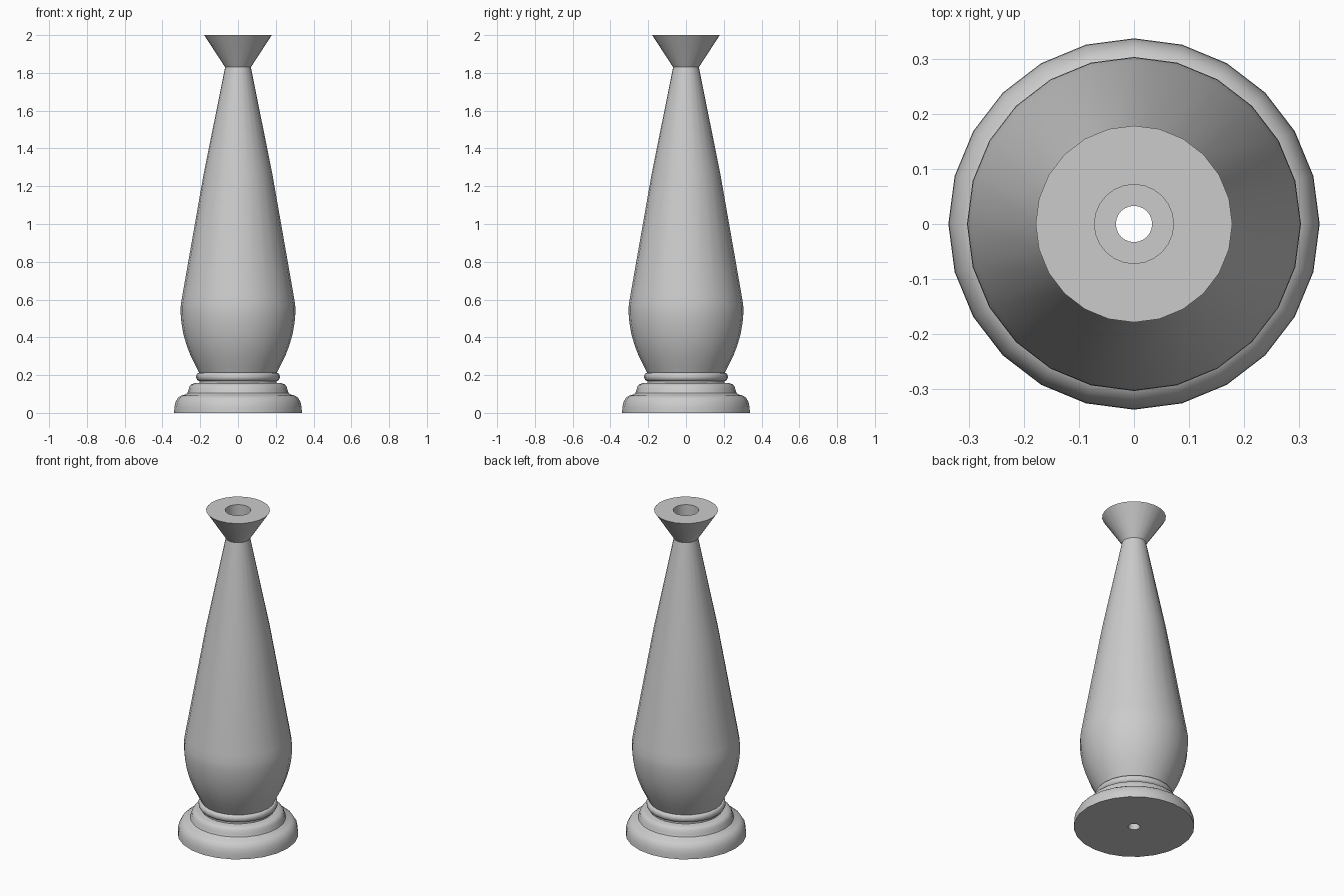
import bpy, bmesh, math
from mathutils import Matrix, Vector

if "Cube" in bpy.data.objects:
    bpy.data.objects.remove(bpy.data.objects["Cube"], do_unlink=True)

grey = bpy.data.materials.new("plain grey")
grey.use_nodes = True
colour = (0.6, 0.6, 0.6, 1)
grey.diffuse_color = colour
grey.node_tree.nodes["Principled BSDF"].inputs["Base Color"].default_value = colour

SIDES = 24
BORE = 0.033


def lathe(name, profile, angle=35):
    """Spin a closed (radius, height) outline around the z axis."""
    bm = bmesh.new()
    verts = [bm.verts.new((r, 0, z)) for r, z in profile]
    edges = [bm.edges.new((verts[i - 1], verts[i])) for i in range(len(verts))]
    bmesh.ops.spin(bm, geom=verts + edges, cent=(0, 0, 0), axis=(0, 0, 1),
                   angle=math.tau, steps=SIDES, use_merge=False)
    bmesh.ops.remove_doubles(bm, verts=bm.verts, dist=0.0001)
    bmesh.ops.recalc_face_normals(bm, faces=bm.faces)
    mesh = bpy.data.meshes.new(name)
    bm.to_mesh(mesh)
    bm.free()
    mesh.materials.append(grey)
    obj = bpy.data.objects.new(name, mesh)
    bpy.context.collection.objects.link(obj)
    bpy.ops.object.select_all(action="DESELECT")
    obj.select_set(True)
    bpy.context.view_layer.objects.active = obj
    bpy.ops.object.shade_smooth_by_angle(angle=math.radians(angle))
    return obj


# Stepped foot with rounded shoulders
lathe("foot", [(BORE, 0), (0.338, 0), (0.337, 0.03), (0.331, 0.058), (0.318, 0.08),
               (0.302, 0.091), (0.28, 0.097), (0.268, 0.105), (0.262, 0.122),
               (0.257, 0.14), (0.247, 0.151), (0.23, 0.157), (BORE, 0.157)])

# Rounded bead between foot and body
bead = [(0.204 + 0.018 * math.cos(a), 0.191 + 0.022 * math.sin(a))
        for a in (math.pi * (i / 8 - 0.5) for i in range(9))]
lathe("bead", [(BORE, 0.157), (0.204, 0.157)] + bead + [(BORE, 0.213)])

# Swelling body tapering to a narrow neck
lathe("body", [(BORE, 0.213), (0.206, 0.213), (0.222, 0.245), (0.25, 0.3), (0.273, 0.36),
               (0.29, 0.42), (0.3, 0.48), (0.304, 0.53), (0.303, 0.57), (0.295, 0.62),
               (0.181, 1.27), (0.068, 1.83), (BORE, 1.83)])

# Flared cup with a candle socket
lathe("cup", [(BORE, 1.83), (0.068, 1.83), (0.179, 2.0), (0.072, 2.0),
              (0.072, 1.88), (BORE, 1.88)])
